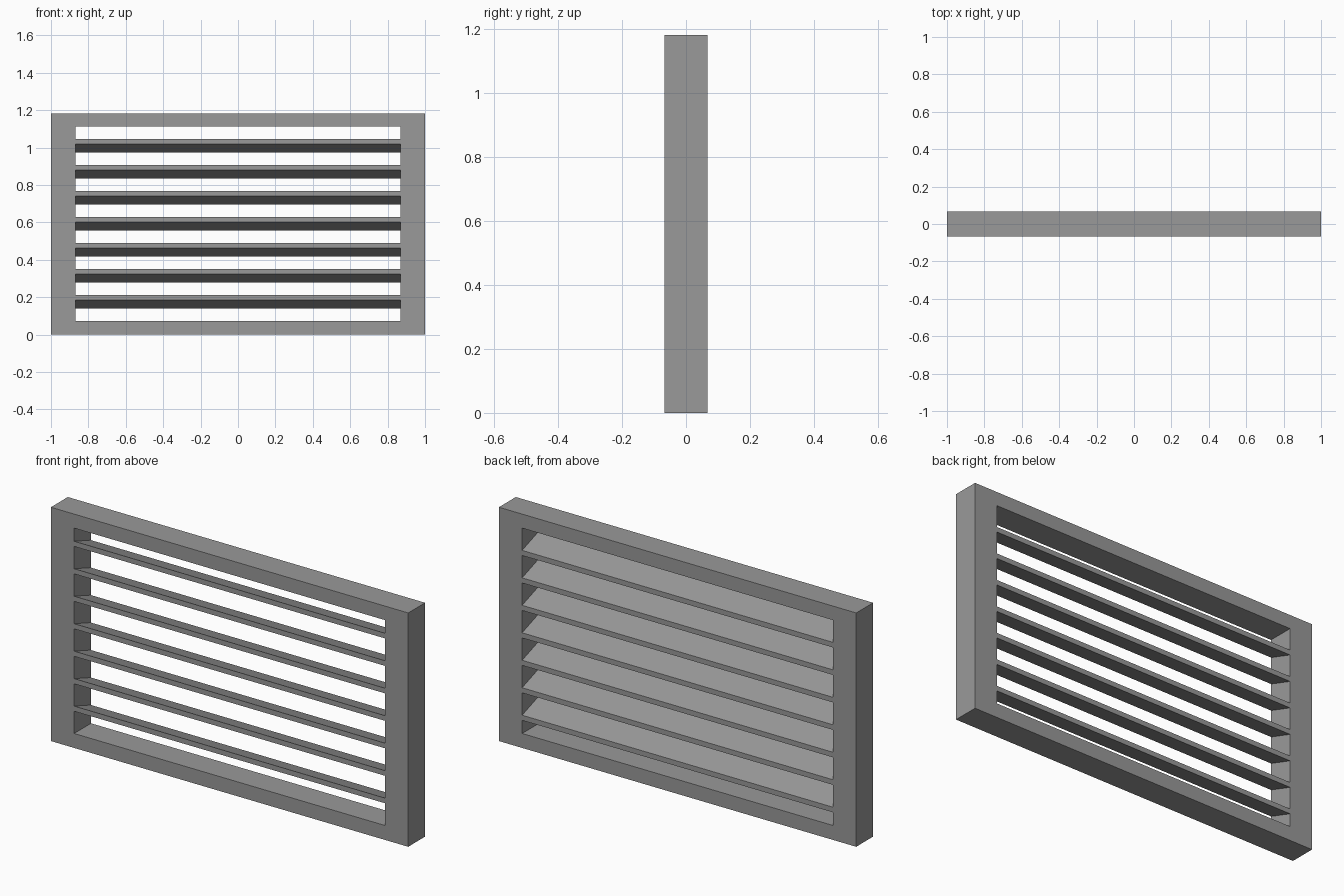
import bpy
import bmesh

if "Cube" in bpy.data.objects:
    bpy.data.objects.remove(bpy.data.objects["Cube"])

W, H, D = 1.0, 1.183, 0.0675        # half width, height, half depth
IN_X, IN_LO, IN_HI = 0.87, 0.073, 1.112
SLATS, PITCH = 7, 0.139
MID = (IN_LO + IN_HI) / 2

# Dark grey finish
grey = bpy.data.materials.new("dark_grey")
grey.diffuse_color = (0.32, 0.32, 0.32, 1)
grey.use_nodes = True
grey.node_tree.nodes["Principled BSDF"].inputs["Base Color"].default_value = grey.diffuse_color


def make_object(name, bm):
    bmesh.ops.recalc_face_normals(bm, faces=bm.faces)
    mesh = bpy.data.meshes.new(name)
    bm.to_mesh(mesh)
    bm.free()
    mesh.materials.append(grey)
    obj = bpy.data.objects.new(name, mesh)
    bpy.context.collection.objects.link(obj)
    return obj


# Outer frame: rectangular ring extruded through the depth
bm = bmesh.new()
outer = [(-W, 0), (W, 0), (W, H), (-W, H)]
inner = [(-IN_X, IN_LO), (IN_X, IN_LO), (IN_X, IN_HI), (-IN_X, IN_HI)]
loops = [[bm.verts.new((x, y, z)) for x, z in ring]
         for ring, y in ((outer, -D), (outer, D), (inner, D), (inner, -D))]
for k in range(4):
    a, b = loops[k], loops[(k + 1) % 4]
    for i in range(4):
        j = (i + 1) % 4
        bm.faces.new((a[i], a[j], b[j], b[i]))
make_object("frame", bm)

# Sloping slats: high at the front, low at the back, with upright edges
profile = [(-D, 0.036), (-D, 0.010), (D, -0.036), (D, -0.010)]
for n in range(SLATS):
    z0 = MID + (n - (SLATS - 1) / 2) * PITCH
    bm = bmesh.new()
    face = bm.faces.new([bm.verts.new((-IN_X, y, z0 + z)) for y, z in profile])
    ext = bmesh.ops.extrude_face_region(bm, geom=[face], use_keep_orig=True)
    verts = [v for v in ext["geom"] if isinstance(v, bmesh.types.BMVert)]
    bmesh.ops.translate(bm, verts=verts, vec=(2 * IN_X, 0, 0))
    make_object(f"slat_{n + 1}", bm)
